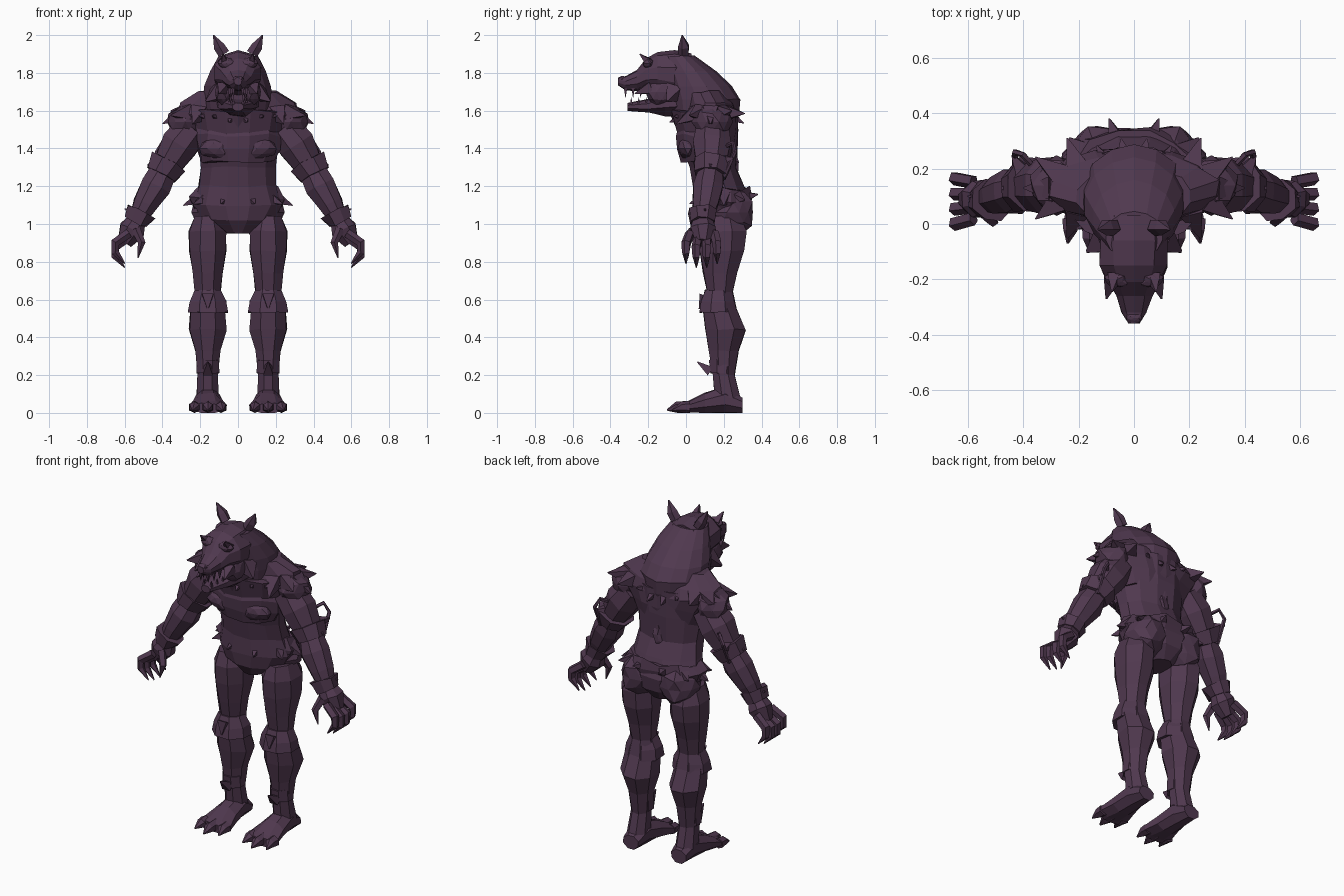
import bpy
import bmesh
import math
import random
from mathutils import Vector

random.seed(4)
default_cube = bpy.data.objects.get("Cube")
if default_cube:
    bpy.data.objects.remove(default_cube, do_unlink=True)

# One dull plum colour for the whole body
plum = bpy.data.materials.new("dark plum")
plum.use_nodes = True
plum.diffuse_color = (0.08, 0.04, 0.078, 1)
shader = plum.node_tree.nodes["Principled BSDF"]
shader.inputs["Base Color"].default_value = plum.diffuse_color
RIGHTWARD, BACKWARD, UPWARD = Vector((1, 0, 0)), Vector((0, 1, 0)), Vector((0, 0, 1))


def finish(name, bm, mirrored):
    """Turn a bmesh into a flat shaded object, optionally mirrored in x."""
    bmesh.ops.recalc_face_normals(bm, faces=bm.faces)
    mesh = bpy.data.meshes.new(name)
    bm.to_mesh(mesh)
    bm.free()
    mesh.materials.append(plum)
    obj = bpy.data.objects.new(name, mesh)
    bpy.context.collection.objects.link(obj)
    if mirrored:
        mirror = obj.modifiers.new("mirror", "MIRROR")
        mirror.use_mirror_merge = False


def skin(bm, centres, widths, depths, frames, sides, rough):
    """Join rough elliptical rings into a closed skin."""
    loops = []
    for centre, width, depth, (across, along) in zip(centres, widths, depths, frames):
        loop = []
        for k in range(sides):
            angle = math.tau * (k + 0.5) / sides
            offset = across * math.cos(angle) * width + along * math.sin(angle) * depth
            point = centre + offset * (1.06 + random.uniform(-rough, rough))
            point.z = max(point.z + random.uniform(-rough, rough) * width, 0)
            loop.append(bm.verts.new(point))
        loops.append(loop)
    for low, high in zip(loops, loops[1:]):
        for k in range(sides):
            following = (k + 1) % sides
            bm.faces.new((low[k], low[following], high[following], high[k]))
    bm.faces.new(loops[0][::-1])
    bm.faces.new(loops[-1])


def stack(name, rings, x=0, axis=UPWARD, sides=8, rough=0.05):
    """Rings (y, z, half width, half depth) stacked upward or backward at one x."""
    bm = bmesh.new()
    ys, zs, widths, depths = zip(*rings)
    centres = [Vector((x, y, z)) for y, z in zip(ys, zs)]
    along = BACKWARD if axis == UPWARD else UPWARD
    frames = [(RIGHTWARD, along)] * len(rings)
    skin(bm, centres, widths, depths, frames, sides, rough)
    finish(name, bm, mirrored=x != 0)


def add_limb(bm, points, radii, sides=5, rough=0.0):
    """Round rings that follow a path."""
    points = [Vector(point) for point in points]
    frames = []
    for i, point in enumerate(points):
        ahead = points[min(i + 1, len(points) - 1)]
        tangent = (ahead - points[max(i - 1, 0)]).normalized()
        helper = RIGHTWARD if abs(tangent.y) > 0.8 else BACKWARD
        across = (helper - tangent * helper.dot(tangent)).normalized()
        frames.append((across, tangent.cross(across)))
    skin(bm, points, radii, radii, frames, sides, rough)


def limb(name, points, radii, sides=8, rough=0.07):
    bm = bmesh.new()
    add_limb(bm, points, radii, sides, rough)
    finish(name, bm, mirrored=True)


def spike(name, base, tip, radius):
    """A pair of pointed tufts or teeth."""
    limb(name, (base, tip), (radius, radius * 0.1), sides=4, rough=0)


def fringe(name, centre, width, depth, length, count):
    """A mirrored half ring of drooping fur points."""
    bm = bmesh.new()
    for i in range(count):
        angle = math.pi * ((i + 0.5) / count - 0.5)
        outward = Vector((math.cos(angle), math.sin(angle), 0))
        base = Vector(centre) + Vector((outward.x * width, outward.y * depth, 0))
        droop = UPWARD * random.uniform(-0.6, 0.2)
        add_limb(bm, (base, base + (outward + droop) * length), (length / 2, 0.003), 4)
    finish(name, bm, mirrored=True)


def blob(name, centre, size, mirrored=True, rough=0.12):
    """A rough faceted lump of muscle or fur."""
    bm = bmesh.new()
    bmesh.ops.create_icosphere(bm, subdivisions=2, radius=1)
    for vert in bm.verts:
        grow = 1 + random.uniform(-rough, rough)
        vert.co = Vector(c + p * s * grow for c, p, s in zip(centre, vert.co, size))
    finish(name, bm, mirrored)


# Torso and chest
stack("torso", [(.19, .95, .07, .09), (.19, 1.02, .18, .14), (.19, 1.1, .23, .15),
                (.17, 1.2, .2, .13), (.14, 1.3, .19, .12), (.12, 1.45, .21, .15),
                (.1, 1.6, .24, .17)], sides=12, rough=0.03)
stack("chest", [(.1, 1.33, .18, .12), (.1, 1.4, .21, .14), (.1, 1.47, .22, .15),
                (.1, 1.53, .2, .13)], sides=12)
blob("chest_muscle", (.1, .01, 1.4), (.1, .05, .06))
blob("buttock", (.13, .25, 1.06), (.12, .11, .12))
blob("back_tuft", (0, .25, 1.33), (.04, .03, .08), mirrored=False, rough=0.3)

# Ragged fur around the hips
stack("hip_fur", [(.2, 1.07, .21, .13), (.2, 1.13, .24, .14), (.2, 1.19, .2, .13)],
      sides=12, rough=0.08)
fringe("hip_tufts", (0, .2, 1.14), .2, .1, .09, 5)

# Broad upper back with a hood of fur running up to the crown
stack("upper_back", [(.14, 1.4, .2, .11), (.14, 1.5, .25, .13), (.13, 1.57, .31, .14),
                     (.13, 1.63, .29, .12), (.1, 1.7, .2, .1)], sides=14)
stack("hood", [(.1, 1.5, .13, .14), (.1, 1.58, .17, .17), (.1, 1.66, .18, .18),
               (.07, 1.73, .17, .16), (.02, 1.81, .14, .13), (-.04, 1.89, .1, .08)],
      sides=14, rough=0.02)
fringe("shoulder_tufts", (.17, .13, 1.59), .12, .08, .11, 5)
fringe("mane_tufts", (0, .11, 1.57), .2, .13, .07, 9)

# Arms
blob("shoulder", (.28, .14, 1.54), (.09, .1, .09))
elbow, wrist = Vector((.4, .13, 1.27)), Vector((.53, .09, 1.03))
limb("upper_arm", ((.24, .14, 1.51), (.31, .14, 1.42), elbow), (.09, .1, .07))
limb("forearm", (elbow, elbow.lerp(wrist, .3), elbow.lerp(wrist, .7), wrist),
     (.07, .08, .065, .045))
limb("elbow_fur", ((.37, .14, 1.33), (.41, .13, 1.26)), (.1, .085))
limb("wrist_fur", ((.51, .09, 1.07), (.54, .09, 1.01)), (.075, .06), rough=0.15)
spike("elbow_tuft", (.39, .17, 1.33), (.44, .25, 1.35), .05)
spike("elbow_point", (.4, .13, 1.32), (.48, .13, 1.31), .05)
spike("wrist_tuft", (.52, .1, 1.05), (.6, .1, 1.08), .035)
limb("elbow_strand", ((.35, .19, 1.4), (.4, .25, 1.43), (.43, .26, 1.38), (.43, .2, 1.25)),
     [.011] * 4, sides=5)

# Hands with hooked fingers
limb("palm", (wrist, (.56, .09, .97), (.6, .09, .9)), (.045, .07, .04))
hand = bmesh.new()
for i in range(4):
    y = i * .055
    lift = UPWARD * (.02 if i in (0, 3) else 0)
    path = (.58, y * .8 + .02, .93), (.65, y, .88), (.65, y, .83), (.6, y, .77)
    add_limb(hand, [Vector(joint) + lift for joint in path], (.024, .024, .02, .003))
add_limb(hand, ((.54, .04, .97), (.51, .01, .9), (.53, .01, .82)), (.025, .02, .003))
finish("fingers", hand, mirrored=True)

# Legs
leg_x = .16
stack("leg", [(.19, 1.04, .07, .1), (.19, .96, .1, .13), (.19, .86, .1, .12),
              (.18, .74, .08, .09), (.18, .64, .07, .07), (.18, .55, .09, .09),
              (.21, .44, .1, .11), (.2, .33, .07, .08), (.2, .2, .055, .06),
              (.22, .08, .06, .07)], leg_x)
stack("knee_fur", [(.17, .53, .11, .1), (.17, .59, .1, .09), (.17, .65, .07, .07)], leg_x)
stack("ankle_fur", [(.19, .21, .06, .06), (.19, .28, .06, .07)], leg_x)
spike("ankle_spur", (leg_x, .13, .22), (leg_x, .06, .27), .035)
spike("knee_tuft", (leg_x, .1, .62), (leg_x, .07, .55), .04)

# Feet with clawed toes
stack("foot", [(.3, .04, .05, .04), (.21, .07, .065, .07), (.1, .05, .075, .055),
               (.01, .03, .1, .03), (-.02, .025, .09, .025)], leg_x, BACKWARD)
toes = bmesh.new()
for side in (-1, 0, 1):
    root = Vector((leg_x + side * .07, .02, .03))
    reach = BACKWARD * (.07 if side == 0 else .04)
    knuckle = root - reach
    claw = knuckle + Vector((side * .01, -.05, -.015))
    add_limb(toes, (root, knuckle, claw), (.032, .028, .004), sides=6)
finish("toes", toes, mirrored=True)

# Skull and snout
stack("head", [(.03, 1.78, .11, .12), (-.06, 1.79, .12, .12), (-.15, 1.8, .12, .11),
               (-.21, 1.79, .09, .08), (-.26, 1.76, .065, .055),
               (-.32, 1.745, .045, .035), (-.36, 1.755, .02, .02)], 0, BACKWARD, 10)
stack("lower_jaw", [(0, 1.66, .12, .09), (-.11, 1.64, .1, .065),
                    (-.2, 1.625, .07, .035), (-.31, 1.62, .03, .02)], 0, BACKWARD)
blob("cheek", (.075, -.13, 1.7), (.045, .08, .08))
blob("brow", (.06, -.2, 1.85), (.045, .03, .03))
blob("nose", (0, -.34, 1.765), (.03, .02, .02), mirrored=False)
limb("ear", ((.075, -.01, 1.9), (.1, -.01, 1.94), (.13, -.02, 2)), (.03, .03, .003), 5)
spike("brow_tuft", (.07, -.19, 1.85), (.08, -.245, 1.9), .03)
spike("cheek_tuft", (.08, -.19, 1.72), (.1, -.27, 1.69), .04)
spike("jaw_tuft", (.1, -.06, 1.7), (.17, -.1, 1.65), .06)

# Teeth
for i in range(3):
    x, y = .025 + i * .01, -.32 + i * .04
    spike("upper_tooth", (x, y, 1.72), (x, y, 1.67), .012)
    spike("lower_tooth", (x, y + .03, 1.63), (x, y + .03, 1.67), .01)
